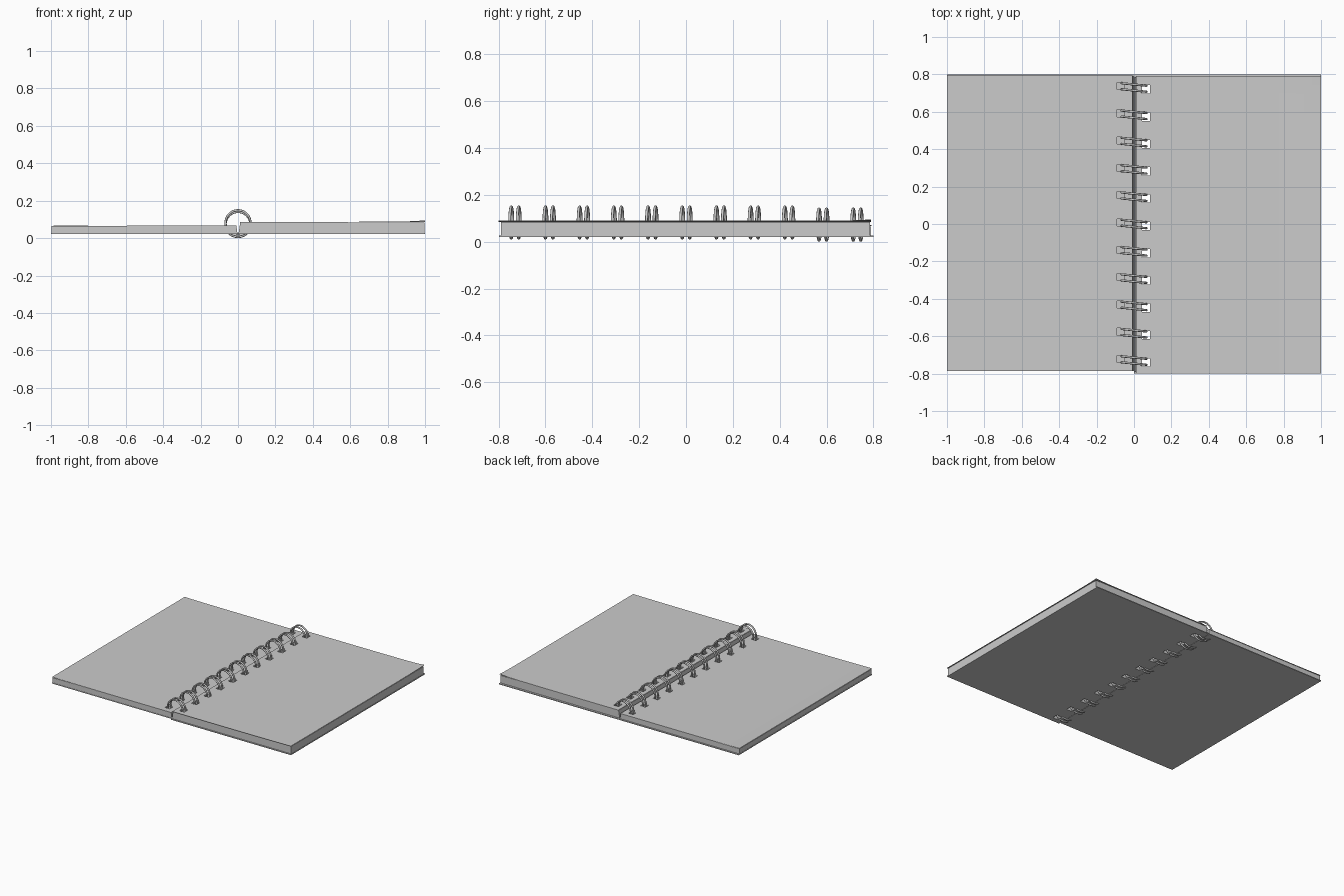
import bpy, bmesh, math

cube = bpy.data.objects.get("Cube")
if cube:
    bpy.data.objects.remove(cube, do_unlink=True)

grey = bpy.data.materials.new("light grey")
grey.use_nodes = True
COLOUR = (0.6, 0.6, 0.6, 1)
grey.diffuse_color = COLOUR
grey.node_tree.nodes["Principled BSDF"].inputs["Base Color"].default_value = COLOUR

RINGS = [-0.73 + 0.146 * i for i in range(11)]


def slab(name, x_in, x_out, y0, y1, z0, z1, hole=None, lean=0.0, lift=None, cuts=1):
    """Slab from the spine edge x_in to x_out, pierced by a row of square holes.
    hole = (x0, x1, y offset, half height); lean moves the top spine edge;
    lift(x, y) raises a sheet gently."""
    xs, ys, spans = [x_in], [y0], []
    if hole:
        xs += [hole[0], hole[1]]
        for r in RINGS:
            spans.append((r + hole[2] - hole[3], r + hole[2] + hole[3]))
            ys += spans[-1]
    start = xs[-1]
    xs += [start + (x_out - start) * (i + 1) / cuts for i in range(cuts)]
    ys.append(y1)
    bm = bmesh.new()
    grid = [[bm.verts.new((x, y, z0)) for y in ys] for x in xs]
    for i in range(len(xs) - 1):
        for j in range(len(ys) - 1):
            if hole and i == 1 and j % 2 == 1:
                continue
            bm.faces.new((grid[i][j], grid[i + 1][j], grid[i + 1][j + 1], grid[i][j + 1]))
    ext = bmesh.ops.extrude_face_region(bm, geom=bm.faces[:], use_keep_orig=True)
    for v in [g for g in ext["geom"] if isinstance(g, bmesh.types.BMVert)]:
        v.co.z = z1
        if abs(v.co.x - x_in) < 1e-5:
            v.co.x += lean
    if lift:
        for v in bm.verts:
            v.co.z += lift(v.co.x, v.co.y)
    bmesh.ops.recalc_face_normals(bm, faces=bm.faces[:])
    mesh = bpy.data.meshes.new(name)
    bm.to_mesh(mesh)
    bm.free()
    mesh.materials.append(grey)
    obj = bpy.data.objects.new(name, mesh)
    bpy.context.collection.objects.link(obj)
    return obj


LEFT = (-0.05, -0.09, 0.008, 0.019)
RIGHT = (0.043, 0.085, -0.01, 0.022)

# Covers
slab("left_cover", -0.001, -1, -0.785, 0.8, 0.021, 0.027)
slab("right_cover", 0.001, 1, -0.798, 0.8, 0.021, 0.027, RIGHT)

# Page blocks
slab("left_pages", -0.003, -0.998, -0.783, 0.79, 0.027, 0.065, LEFT, lean=-0.006)
slab("right_pages", 0.003, 0.997, -0.79, 0.785, 0.027, 0.083, RIGHT, lean=0.009)


# Loose top sheets, slightly curled at the outer edge and far corner
def left_lift(x, y):
    return 0.003 * abs(x) ** 6


def right_lift(x, y):
    return 0.003 * x ** 4 + 0.006 * max(x, 0) ** 20 * max(y / 0.8, 0) ** 12


slab("left_top_sheet", -0.009, -1, -0.785, 0.793, 0.066, 0.068, LEFT, lift=left_lift, cuts=10)
slab("right_top_sheet", 0.012, 1, -0.8, 0.79, 0.0845, 0.087, RIGHT, lift=right_lift, cuts=20)

# Twin wire rings, the last two hanging a little lower
for n, y in enumerate(RINGS):
    z = 0.082 if n < 9 else 0.073
    for side, dy in (("a", -0.016), ("b", 0.016)):
        bpy.ops.mesh.primitive_torus_add(
            major_segments=40, minor_segments=8, major_radius=0.067, minor_radius=0.006,
            location=(0, y + dy, z), rotation=(math.pi / 2, 0, -0.1))
        ring = bpy.context.object
        ring.name = f"wire_ring_{n + 1}_{side}"
        ring.data.materials.append(grey)
        bpy.ops.object.shade_smooth_by_angle(angle=math.radians(60))
